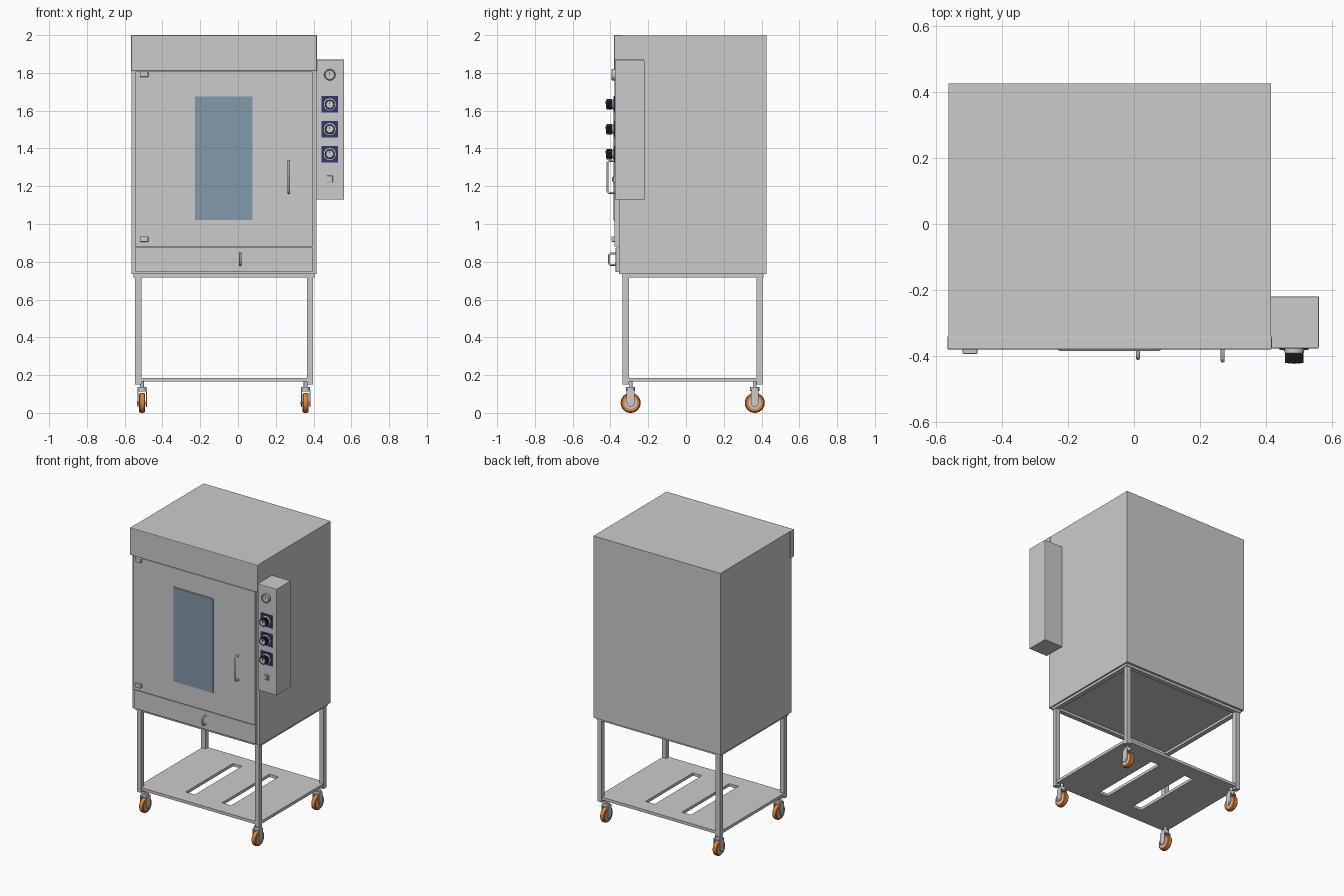
import bpy, bmesh, math
from mathutils import Matrix

if "Cube" in bpy.data.objects:
    bpy.data.objects.remove(bpy.data.objects["Cube"])


def material(name, rgb):
    m = bpy.data.materials.new(name)
    m.diffuse_color = (*rgb, 1)
    m.use_nodes = True
    m.node_tree.nodes["Principled BSDF"].inputs["Base Color"].default_value = m.diffuse_color
    return m


ORANGE = material("orange_rubber", (0.80, 0.22, 0.03))
NAVY = material("navy_plate", (0.03, 0.04, 0.16))
BLACK = material("black_plastic", (0.02, 0.025, 0.03))
GLASS = material("blue_glass", (0.22, 0.32, 0.40))
WHITE = material("white_face", (0.8, 0.8, 0.8))


def finish(name, bm, mat=None, bevel=0, segments=2):
    bmesh.ops.recalc_face_normals(bm, faces=bm.faces)
    me = bpy.data.meshes.new(name)
    bm.to_mesh(me)
    bm.free()
    ob = bpy.data.objects.new(name, me)
    bpy.context.collection.objects.link(ob)
    if mat:
        me.materials.append(mat)
    if bevel:
        mod = ob.modifiers.new("Bevel", "BEVEL")
        mod.width, mod.segments = bevel, segments
    return ob


def box(name, x, y, z, mat=None, bevel=0):
    """Box from (min, max) pairs."""
    bm = bmesh.new()
    bmesh.ops.create_cube(bm, size=1)
    for v in bm.verts:
        v.co = [(a + b) / 2 + c * (b - a) for (a, b), c in zip((x, y, z), v.co)]
    return finish(name, bm, mat, bevel)


def smooth(ob):
    bpy.ops.object.select_all(action="DESELECT")
    ob.select_set(True)
    bpy.context.view_layer.objects.active = ob
    bpy.ops.object.shade_smooth_by_angle(angle=math.radians(35))
    return ob


def lathe(name, profile, loc, axis, mat=None, n=32):
    """Revolve (radius, height) points round an axis: X, Z or -Y (towards the front)."""
    bm = bmesh.new()
    vs = [bm.verts.new((r, 0, h)) for r, h in profile]
    es = [bm.edges.new(p) for p in zip(vs, vs[1:])]
    bmesh.ops.spin(bm, geom=vs + es, axis=(0, 0, 1), cent=(0, 0, 0),
                   angle=2 * math.pi, steps=n)
    bmesh.ops.remove_doubles(bm, verts=bm.verts, dist=1e-5)
    rot = {"X": Matrix.Rotation(math.pi / 2, 4, "Y"), "Z": Matrix.Identity(4),
           "-Y": Matrix.Rotation(math.pi / 2, 4, "X")}[axis]
    bm.transform(Matrix.Translation(loc) @ rot)
    return smooth(finish(name, bm, mat))


def bow_handle(name, x, z0, z1, y_back, y_front):
    cu = bpy.data.curves.new(name, "CURVE")
    cu.dimensions, cu.bevel_depth, cu.bevel_resolution = "3D", 0.006, 3
    cu.use_fill_caps = True
    c = 0.008
    pts = [(y_back, z0), (y_front + c, z0), (y_front, z0 + c),
           (y_front, z1 - c), (y_front + c, z1), (y_back, z1)]
    sp = cu.splines.new("POLY")
    sp.points.add(len(pts) - 1)
    for p, (y, z) in zip(sp.points, pts):
        p.co = (x, y, z, 1)
    bpy.context.collection.objects.link(bpy.data.objects.new(name, cu))


# Cabinet, hood, door and lower drawer
box("cabinet", (-0.563, 0.415), (-0.355, 0.426), (0.735, 1.999))
box("hood", (-0.566, 0.418), (-0.381, -0.34), (1.81, 2.0), bevel=0.004)
box("door", (-0.542, 0.395), (-0.379, -0.35), (0.88, 1.808), bevel=0.002)
box("lower_panel", (-0.542, 0.395), (-0.372, -0.35), (0.745, 0.875), bevel=0.002)
box("window_gasket", (-0.232, 0.082), (-0.382, -0.37), (1.017, 1.678))
box("window_glass", (-0.228, 0.078), (-0.385, -0.37), (1.021, 1.674), GLASS)
for i, z in enumerate((1.793, 0.92)):
    box(f"hinge_{i}", (-0.52, -0.475), (-0.394, -0.37), (z - 0.014, z + 0.014), bevel=0.003)
bow_handle("door_handle", 0.269, 1.165, 1.334, -0.375, -0.415)
bow_handle("panel_handle", 0.012, 0.784, 0.843, -0.368, -0.407)

# Control box with gauge, dials and switch
KX = 0.486
box("control_box", (0.415, 0.561), (-0.377, -0.22), (1.13, 1.87), bevel=0.003)
lathe("gauge", [(0, 0), (0.03, 0), (0.03, 0.015), (0.026, 0.018), (0.024, 0.014), (0, 0.014)],
      (KX, -0.376, 1.79), "-Y")
lathe("gauge_face", [(0, 0), (0.0235, 0), (0.0235, 0.001), (0, 0.001)],
      (KX, -0.39, 1.79), "-Y", WHITE)
box("gauge_needle", (KX - 0.001, KX + 0.001), (-0.393, -0.391), (1.785, 1.807), BLACK)
for i, z in enumerate((1.633, 1.502, 1.37)):
    box(f"dial_plate_{i}", (KX - 0.044, KX + 0.044), (-0.382, -0.376), (z - 0.044, z + 0.044), NAVY)
    lathe(f"dial_collar_{i}", [(0, 0), (0.032, 0), (0.032, 0.003), (0.023, 0.006), (0.023, 0.012), (0, 0.012)],
          (KX, -0.381, z), "-Y")
    # Ridged grip: alternating radii round the rim
    bm = bmesh.new()
    ring = [bm.verts.new((KX + (0.028 if k % 2 else 0.0255) * math.cos(k * math.pi / 20), -0.391,
                          z + (0.028 if k % 2 else 0.0255) * math.sin(k * math.pi / 20)))
            for k in range(40)]
    base = bm.faces.new(ring)
    out = bmesh.ops.extrude_face_region(bm, geom=[base], use_keep_orig=True)["geom"]
    for v in out:
        if isinstance(v, bmesh.types.BMVert):
            v.co.y -= 0.031
    finish(f"dial_knob_{i}", bm, BLACK)
    lathe(f"dial_cap_{i}", [(0, 0), (0.02, 0), (0.019, 0.002), (0, 0.002)], (KX, -0.4215, z), "-Y")
    box(f"dial_pointer_{i}", (KX - 0.002, KX + 0.002), (-0.425, -0.423), (z + 0.002, z + 0.018), BLACK)
box("switch", (KX - 0.016, KX + 0.016), (-0.386, -0.376), (1.219, 1.256), bevel=0.003)
box("switch_rocker", (KX - 0.009, KX + 0.009), (-0.391, -0.384), (1.225, 1.25), bevel=0.002)

# Stand: top rails, legs
SX, SY = (-0.545, 0.398), (-0.335, 0.406)
for i, y in enumerate((SY[0] - 0.004, SY[1] - 0.028)):
    box(f"top_rail_x_{i}", (-0.552, 0.404), (y, y + 0.032), (0.718, 0.737))
for i, x in enumerate((-0.552, 0.372)):
    box(f"top_rail_y_{i}", (x, x + 0.032), (-0.31, 0.38), (0.718, 0.737))
W = 0.033
for i, x in enumerate((SX[0], SX[1] - W)):
    for j, y in enumerate((SY[0], SY[1] - W)):
        box(f"leg_{i}{j}", (x, x + W), (y, y + W), (0.15, 0.72))

# Shelf with two slots: a grid of cells with the slot cells left out
xs = (SX[0] + 0.003, -0.246, -0.176, 0.034, 0.104, SX[1] - 0.003)
ys = (SY[0] + 0.003, -0.224, 0.296, SY[1] - 0.003)
bm = bmesh.new()
grid = [[bm.verts.new((x, y, 0.185)) for y in ys] for x in xs]
for i in range(5):
    for j in range(3):
        if not (i in (1, 3) and j == 1):
            bm.faces.new((grid[i][j], grid[i + 1][j], grid[i + 1][j + 1], grid[i][j + 1]))
shelf = finish("shelf", bm)
mod = shelf.modifiers.new("Thickness", "SOLIDIFY")
mod.thickness, mod.offset = 0.02, -1

# Casters
R = 0.053
for i, x in enumerate((-0.508, 0.358)):
    for j, y in enumerate((-0.293, 0.364)):
        t = f"{i}{j}"
        lathe(f"caster_tyre_{t}",
              [(0.033, -0.016), (0.046, -0.016), (0.051, -0.012), (R, -0.005), (R, 0.005),
               (0.051, 0.012), (0.046, 0.016), (0.033, 0.016), (0.033, -0.016)], (x, y, R), "X", ORANGE)
        lathe(f"caster_hub_{t}", [(0, -0.014), (0.034, -0.014), (0.034, 0.014), (0, 0.014)], (x, y, R), "X")
        lathe(f"caster_axle_{t}", [(0, -0.026), (0.008, -0.026), (0.008, 0.026), (0, 0.026)], (x, y, R), "X")
        lathe(f"caster_swivel_{t}", [(0, 0.115), (0.024, 0.115), (0.024, 0.137), (0.01, 0.137), (0.01, 0.167), (0, 0.167)],
              (x, y, 0), "Z")
        box(f"fork_top_{t}", (x - 0.025, x + 0.025), (y - 0.021, y + 0.021), (0.112, 0.122))
        for k, s in enumerate((-0.0225, 0.0225)):
            # Fork plate with a rounded lower end
            bm = bmesh.new()
            prof = [(-0.021, 0.118)] + [(0.021 * math.cos(a), R + 0.021 * math.sin(a))
                    for a in [math.pi + n * math.pi / 10 for n in range(11)]] + [(0.021, 0.118)]
            f = bm.faces.new([bm.verts.new((x + s - 0.0025, y + p, q)) for p, q in prof])
            out = bmesh.ops.extrude_face_region(bm, geom=[f], use_keep_orig=True)["geom"]
            for v in out:
                if isinstance(v, bmesh.types.BMVert):
                    v.co.x += 0.005
            finish(f"fork_plate_{t}{k}", bm)
